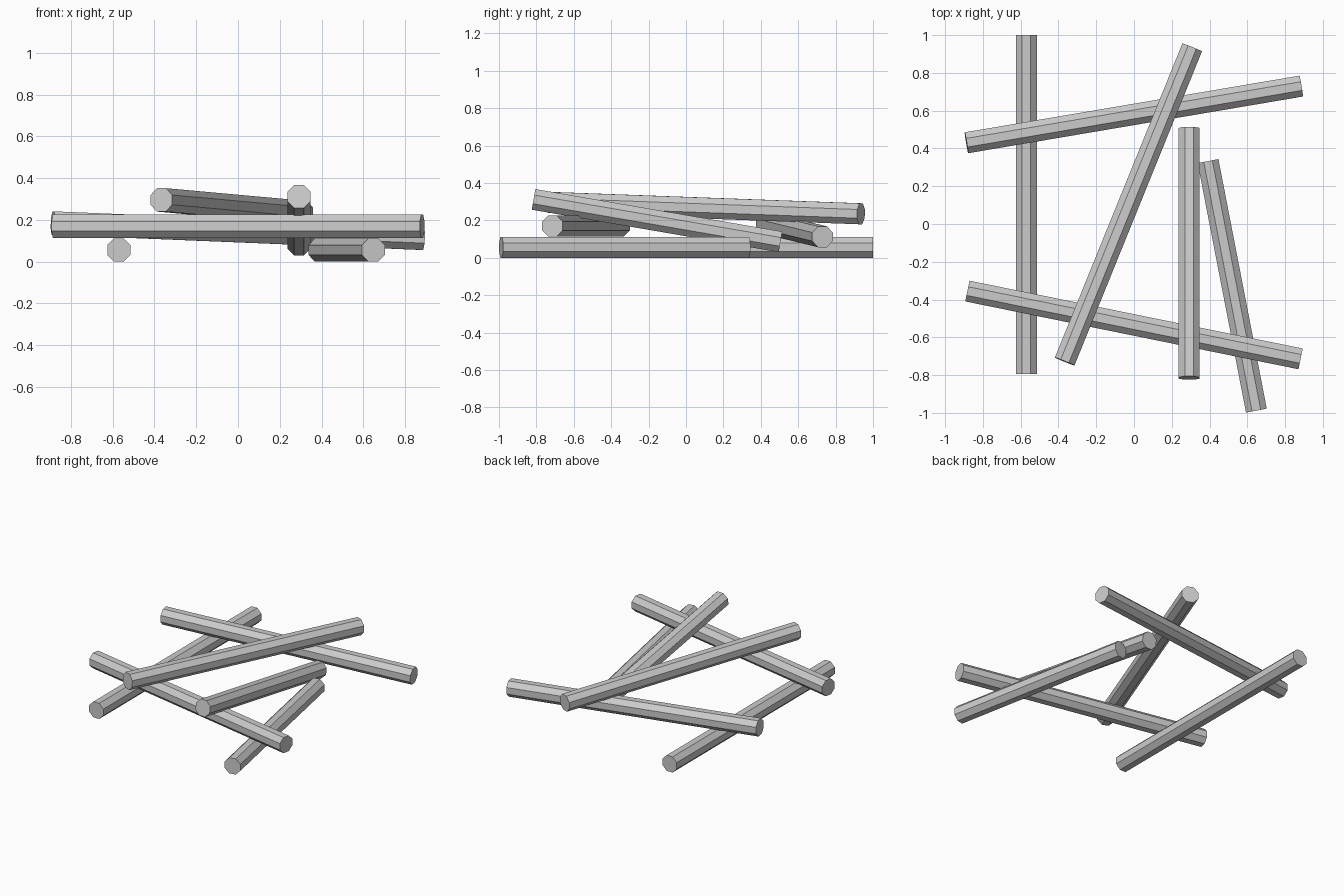
import bpy, bmesh, math
from mathutils import Vector, Matrix

if "Cube" in bpy.data.objects:
    bpy.data.objects.remove(bpy.data.objects["Cube"])

APOTHEM = 0.056                      # half the flat-to-flat width of a log
RADIUS = APOTHEM / math.cos(math.pi / 8)


def log(name, start, end):
    """Octagonal log between two axis points, with a flat facing up."""
    a, b = Vector(start), Vector(end)
    z = (b - a).normalized()
    x = Vector((0, 0, 1)).cross(z).normalized()
    y = z.cross(x)
    frame = Matrix((x, y, z)).transposed().to_4x4()
    bm = bmesh.new()
    bmesh.ops.create_cone(bm, cap_ends=True, segments=8, radius1=RADIUS,
                          radius2=RADIUS, depth=(b - a).length,
                          matrix=Matrix.Rotation(math.pi / 8, 4, 'Z'))
    mesh = bpy.data.meshes.new(name)
    bm.to_mesh(mesh)
    bm.free()
    ob = bpy.data.objects.new(name, mesh)
    ob.matrix_world = Matrix.Translation((a + b) / 2) @ frame
    bpy.context.collection.objects.link(ob)


# Bottom layer, lying on the ground
log("ground_log_left", (-0.57, -0.793, 0.056), (-0.57, 1.0, 0.056))
log("ground_log_right", (0.648, -0.988, 0.056), (0.392, 0.333, 0.056))
# Middle layer, resting across the ground logs
log("cross_log_front", (-0.882, -0.355, 0.17), (0.882, -0.714, 0.17))
log("cross_log_back", (-0.887, 0.43, 0.185), (0.885, 0.73, 0.112))
# Top layer, leaning on the cross logs
log("top_log_diagonal", (-0.367, -0.728, 0.296), (0.308, 0.935, 0.235))
log("top_log_leaning", (0.292, -0.815, 0.312), (0.292, 0.505, 0.085))
